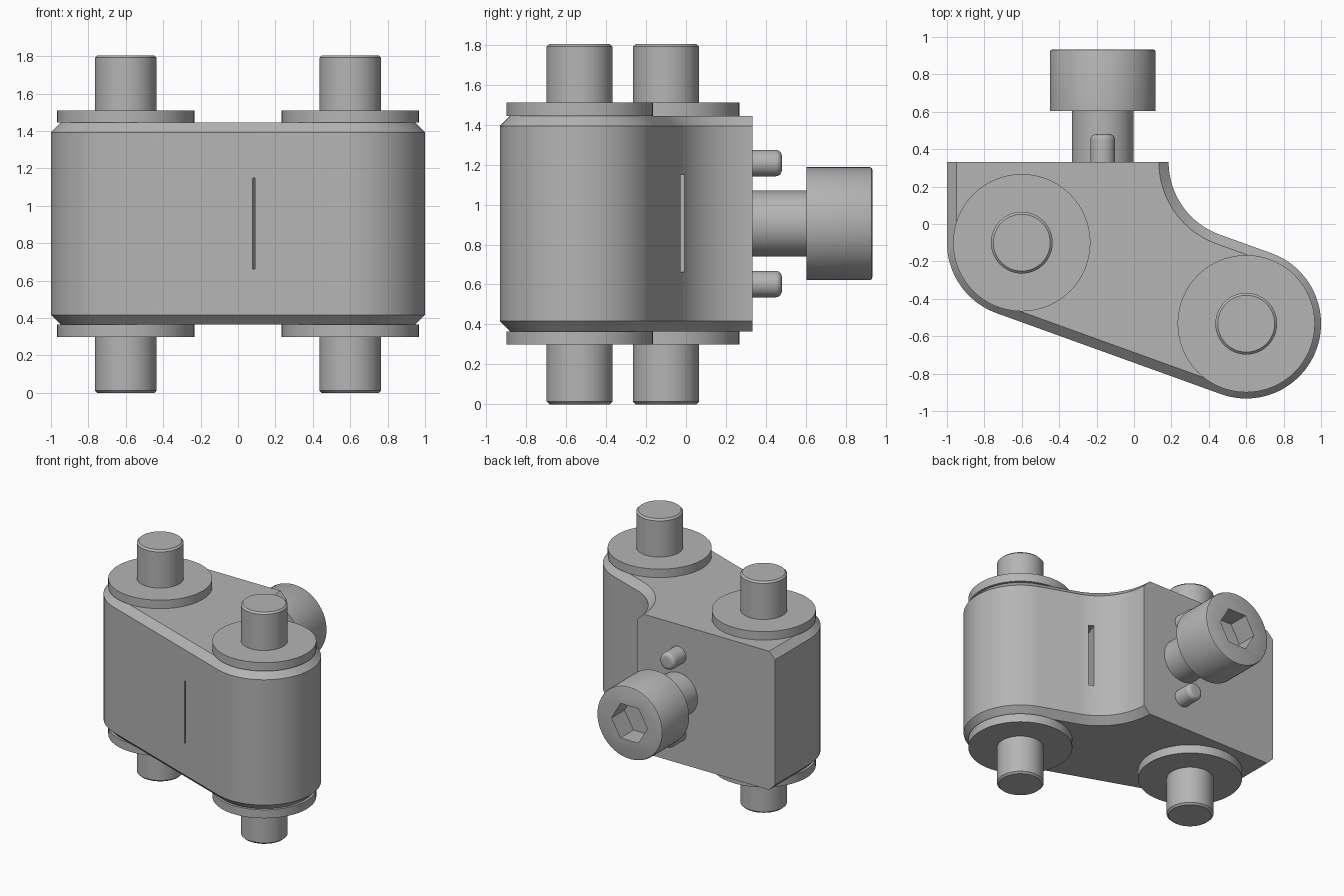
import bpy, bmesh, math
from mathutils import Matrix, Vector

if "Cube" in bpy.data.objects:
    bpy.data.objects.remove(bpy.data.objects["Cube"], do_unlink=True)

steel = bpy.data.materials.new("steel_grey")
steel.use_nodes = True
GREY = (0.46, 0.46, 0.46, 1)
steel.diffuse_color = GREY
steel.node_tree.nodes["Principled BSDF"].inputs["Base Color"].default_value = GREY

# Pin centres and main heights
P1, P2 = Vector((-0.6, -0.1)), Vector((0.6, -0.533))
Z0, Z1, CH = 0.365, 1.445, 0.052
BACK, R = 0.332, 0.4
ALONG = (P2 - P1).normalized()
ACROSS = Vector((-ALONG.y, ALONG.x))
TILT = math.atan2(ALONG.y, ALONG.x)
TO_BACK = Matrix.Rotation(-math.pi / 2, 4, 'X')


def loft(name, rings, matrix=Matrix()):
    """Skin equal-length closed rings and cap both ends."""
    bm = bmesh.new()
    loops = [[bm.verts.new(matrix @ Vector(p)) for p in ring] for ring in rings]
    n = len(loops[0])
    for a, b in zip(loops, loops[1:]):
        for i in range(n):
            j = (i + 1) % n
            bm.faces.new((a[i], a[j], b[j], b[i]))
    bm.faces.new(loops[0][::-1])
    bm.faces.new(loops[-1])
    bmesh.ops.recalc_face_normals(bm, faces=bm.faces)
    mesh = bpy.data.meshes.new(name)
    bm.to_mesh(mesh)
    bm.free()
    mesh.materials.append(steel)
    ob = bpy.data.objects.new(name, mesh)
    bpy.context.collection.objects.link(ob)
    return ob


def turned(name, profile, loc, axis=Matrix(), sides=64):
    """Turned part from (radius, height) pairs."""
    rings = [[(r * math.cos(2 * math.pi * i / sides),
               r * math.sin(2 * math.pi * i / sides), h) for i in range(sides)]
             for r, h in profile]
    return loft(name, rings, Matrix.Translation(loc) @ axis)


def cut(ob, cutter):
    cutter.hide_render = True
    mod = ob.modifiers.new("cut", 'BOOLEAN')
    mod.operation, mod.solver, mod.object = 'DIFFERENCE', 'EXACT', cutter
    bpy.context.view_layer.objects.active = ob
    bpy.ops.object.modifier_apply(modifier=mod.name)
    bpy.data.objects.remove(cutter, do_unlink=True)


def smooth(ob):
    bpy.ops.object.select_all(action='DESELECT')
    ob.select_set(True)
    bpy.context.view_layer.objects.active = ob
    bpy.ops.object.shade_smooth_by_angle(angle=math.radians(25))


def arc(c, r, a0, a1, steps):
    return [(c[0] + r * math.cos(a0 + (a1 - a0) * i / steps),
             c[1] + r * math.sin(a0 + (a1 - a0) * i / steps)) for i in range(steps + 1)]


# Concave flank: tangent to the upper side line and upright at the back face
A = math.atan2(ACROSS.y, ACROSS.x)
WAIST_X = 0.185
waist_r = (ACROSS.x * WAIST_X + ACROSS.y * BACK - ACROSS.dot(P2) - R) / (1 - ACROSS.x)
waist_c = (WAIST_X + waist_r, BACK)


def outline(inset, z):
    """Body outline, pulled in everywhere but the flat back."""
    pts = [(-1 + inset, BACK)]
    pts += arc(P1, R - inset, math.pi, math.pi + A, 24)
    pts += arc(P2, R - inset, A - math.pi, A, 48)
    pts += arc(waist_c, waist_r + inset, A + math.pi, math.pi, 28) \
        if A < 0 else arc(waist_c, waist_r + inset, math.pi + A, math.pi, 28)
    return [(x, y, z) for x, y in pts]


# Chamfered link body
body = loft("body", [outline(CH, Z0), outline(0, Z0 + CH),
                     outline(0, Z1 - CH), outline(CH, Z1)])


# Narrow upright slots in the front and the concave flank
def slot_cutter(centre, width, depth):
    w, d = width / 2, depth
    ring = [(-w, -d), (w, -d), (w, d), (-w, d)]
    m = Matrix.Translation((*centre, 0)) @ Matrix.Rotation(TILT, 4, 'Z')
    return loft("slot_cutter", [[(x, y, z) for x, y in ring] for z in (0.663, 1.15)], m)


cut(body, slot_cutter((0.085, -0.77), 0.012, 0.15))
cut(body, slot_cutter((0.379, -0.017), 0.04, 0.15))
smooth(body)

# Pins with a washer at each end
TOP, E = 1.805, 0.013
for side, c in (("right", P1), ("left", P2)):
    smooth(turned(side + "_pin", [(0.165 - E, 0), (0.165, E), (0.165, TOP - E),
                                  (0.165 - E, TOP)], (*c, 0)))
    for end, z in (("lower", Z0 - 0.066), ("upper", Z1)):
        smooth(turned(f"{side}_{end}_washer", [(0.367, 0), (0.367, 0.066)], (*c, z)))

# Socket head screw in the back
SX, SZ = -0.167, 0.905
smooth(turned("screw_shank", [(0.165, 0), (0.165, 0.33)], (SX, 0.28, SZ), TO_BACK))
head = turned("screw_head", [(0.283, 0), (0.283, 0.315), (0.279, 0.326), (0.268, 0.33)],
              (SX, 0.604, SZ), TO_BACK)
cut(head, turned("hex_cutter", [(0.155, 0), (0.155, 0.4)], (SX, 0.774, SZ), TO_BACK, 6))
smooth(head)

# Locating dowels with rounded ends, above and below the screw
ROUND = 0.03
dowel = [(0.066, 0)] + [(0.066 - ROUND + ROUND * math.cos(t), 0.17 + ROUND * math.sin(t))
                        for t in (i * math.pi / 12 for i in range(7))]
for name, z in (("upper_dowel", SZ + 0.303), ("lower_dowel", SZ - 0.303)):
    smooth(turned(name, dowel, (SX, 0.28, z), TO_BACK))
